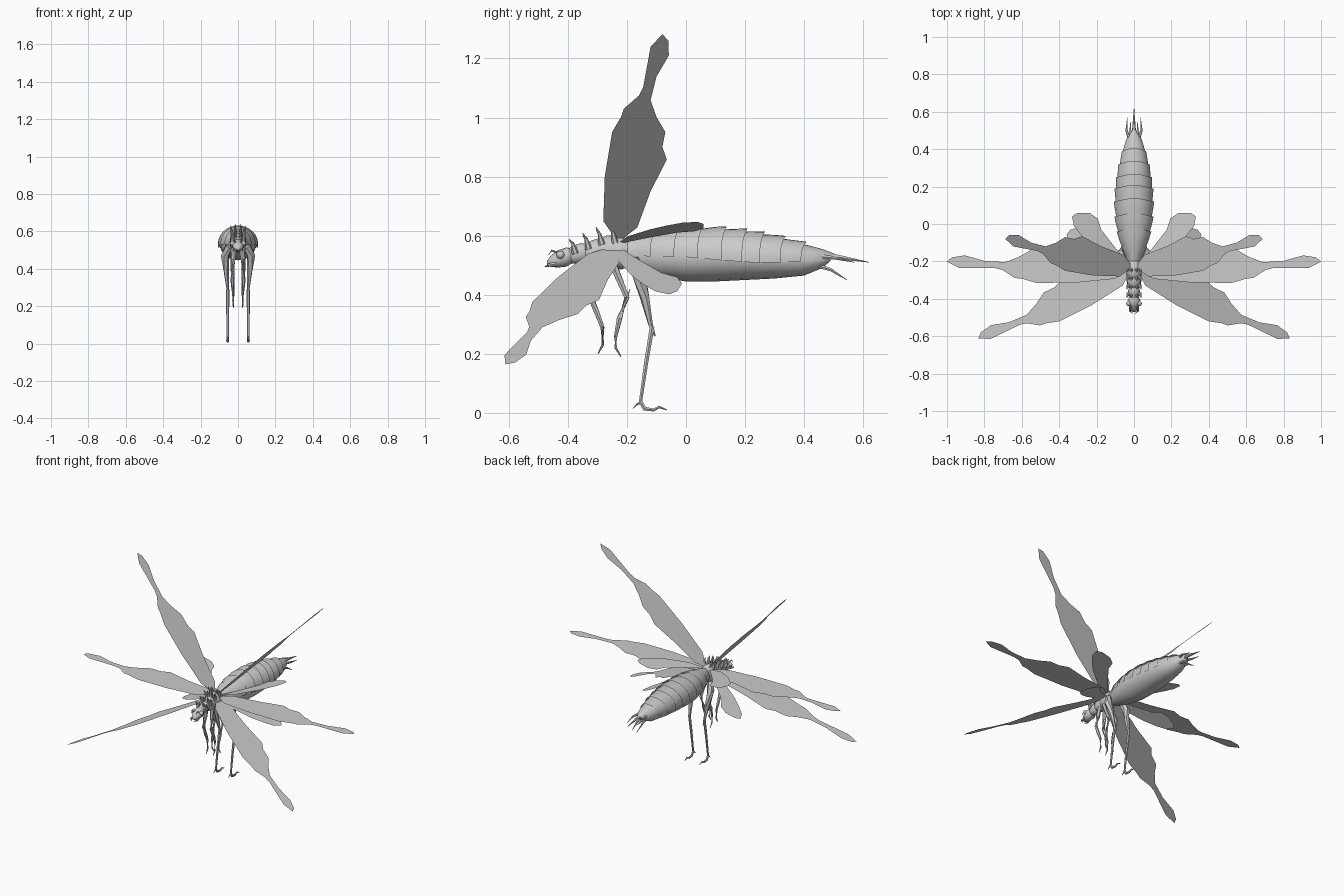
import bpy
import bmesh
import math
from mathutils import Vector, Matrix

default_cube = bpy.data.objects.get("Cube")
if default_cube:
    bpy.data.objects.remove(default_cube, do_unlink=True)

grey = bpy.data.materials.new("plain_grey")
grey.use_nodes = True
colour = (0.6, 0.6, 0.6, 1)
grey.diffuse_color = colour
grey.node_tree.nodes["Principled BSDF"].inputs["Base Color"].default_value = colour


def finish(name, bm, smooth=True, closed=True):
    """Turn a bmesh into a named object with the shared material."""
    if closed:
        bmesh.ops.recalc_face_normals(bm, faces=bm.faces)
    for face in bm.faces:
        face.smooth = smooth
    mesh = bpy.data.meshes.new(name)
    bm.to_mesh(mesh)
    bm.free()
    mesh.materials.append(grey)
    obj = bpy.data.objects.new(name, mesh)
    bpy.context.collection.objects.link(obj)
    if smooth:
        bpy.ops.object.select_all(action="DESELECT")
        obj.select_set(True)
        bpy.context.view_layer.objects.active = obj
        bpy.ops.object.shade_smooth_by_angle(angle=math.radians(40))
    return obj


def skin(bm, rings, loop=True, caps=True):
    """Bridge successive rings of points with quads."""
    rows = [[bm.verts.new(p) for p in ring] for ring in rings]
    for a, b in zip(rows, rows[1:]):
        count = len(a)
        for i in range(count if loop else count - 1):
            j = (i + 1) % count
            bm.faces.new((a[i], a[j], b[j], b[i]))
    if caps:
        bm.faces.new(rows[0])
        bm.faces.new(rows[-1])


def body_loft(name, sections, sides=16):
    """Loft ellipses along y; each section is (y, half width, bottom, top)."""
    rings = []
    for y, width, low, high in sections:
        ring = []
        for i in range(sides):
            t = math.tau * i / sides
            ring.append((width * math.cos(t), y,
                         (low + high) / 2 + (high - low) / 2 * math.sin(t)))
        rings.append(ring)
    bm = bmesh.new()
    skin(bm, rings)
    return finish(name, bm)


def limb(name, path, sides=6):
    """Tapered tube; each path entry is (x, y, z, radius)."""
    points = [Vector(p[:3]) for p in path]
    rings = []
    for i, entry in enumerate(path):
        ahead = points[min(i + 1, len(path) - 1)] - points[max(i - 1, 0)]
        turn = ahead.to_track_quat("Z", "Y")
        ring = []
        for k in range(sides):
            t = math.tau * k / sides
            ring.append(points[i] + turn @ Vector((math.cos(t), math.sin(t), 0)) * entry[3])
        rings.append(ring)
    bm = bmesh.new()
    skin(bm, rings)
    return finish(name, bm)


def limb_pair(name, path):
    for side, label in ((1, "left"), (-1, "right")):
        limb(f"{label}_{name}", [(side * x, y, z, r) for x, y, z, r in path])


def wing_pair(name, outline, tilt, swing, root):
    """Flat wing swung in its own plane, then tilted about the body axis."""
    turn = Matrix.Rotation(math.radians(-tilt), 3, "Y") @ Matrix.Rotation(math.radians(swing), 3, "Z")
    for side, label in ((1, "left"), (-1, "right")):
        bm = bmesh.new()
        verts = []
        for u, v in outline:
            p = turn @ Vector((u, v, 0)) + Vector(root)
            verts.append(bm.verts.new((side * p.x, p.y, p.z)))
        face = bm.faces.new(verts)
        face.normal_update()
        if face.normal.z < 0:
            face.normal_flip()
        finish(f"{label}_{name}", bm, smooth=False, closed=False)


def sample(table, y, column):
    """Linear lookup in a table sorted by its first column."""
    for a, b in zip(table, table[1:]):
        if y <= b[0]:
            f = (y - a[0]) / (b[0] - a[0])
            return a[column] + (b[column] - a[column]) * f
    return table[-1][column]


# Wings
long_outline = [(0.01, 0), (0.11, -.05), (0.32, -.045), (0.53, -.02), (0.6, .01),
                (0.64, .02), (0.7, .07), (0.74, .085), (0.93, .11), (0.99, .15),
                (0.96, .17), (0.89, .172), (0.79, .13), (0.68, .11), (0.6, .13),
                (0.53, .16), (0.46, .15), (0.4, .165), (0.25, .11), (0.08, .065)]
short_outline = [(0.01, 0), (0.1, .1), (0.18, .2), (0.2, .26), (0.245, .29), (0.31, .29),
                 (0.34, .27), (0.33, .22), (0.29, .17), (0.23, .11), (0.12, .03)]
root = (0, -.23, .57)
wing_pair("upper_wing", long_outline, 46, 0, root)
wing_pair("level_wing", long_outline, 0, -7, root)
wing_pair("lower_wing", long_outline, -26, -31, root)
wing_pair("short_upper_wing", short_outline, 13, 0, root)
wing_pair("short_lower_wing", short_outline, -25, -15, root)

# Abdomen core: y, half width, bottom, top
abdomen = [(-.23, .025, .52, .58), (-.17, .045, .48, .595), (-.1, .072, .46, .61),
           (0, .092, .445, .62), (.1, .098, .445, .622), (.2, .094, .45, .612),
           (.3, .08, .455, .595), (.4, .056, .465, .57), (.46, .036, .49, .55),
           (.49, .015, .515, .535)]
body_loft("abdomen", abdomen)

# Overlapping back plates
edges = [-.2, -.12, -.04, .04, .12, .19, .25, .32, .39, .49]
for number, (start, end) in enumerate(zip(edges, edges[1:])):
    rings = []
    for step in range(4):
        f = step / 3
        y = start + (end - start) * f
        width = sample(abdomen, y, 1) * (1.01 + .1 * f)
        middle = .54 - .02 * min(1, max(0, y * 4))
        rise = (sample(abdomen, y, 3) - middle) * (1.01 + .12 * f)
        ring = []
        for i in range(17):
            t = math.radians(-8 + 196 * i / 16)
            point_back = .018 * f * f * max(0, math.sin(t)) ** 3
            ring.append((width * math.cos(t), y + point_back, middle + rise * math.sin(t)))
        rings.append(ring)
    bm = bmesh.new()
    skin(bm, rings, loop=False, caps=False)
    finish(f"back_plate_{number + 1}", bm, closed=False)

# Tail spikes
limb("tail_spike", [(0, .46, .535, .014), (0, .53, .525, .008), (0, .62, .51, .001)])
limb_pair("upper_tail_spike", [(.022, .45, .53, .01), (.04, .5, .525, .006), (.035, .57, .51, .001)])
limb_pair("lower_tail_spike", [(.015, .44, .5, .009), (.02, .49, .485, .006), (.018, .545, .45, .001)])

# Thorax segments and head
body_loft("rear_thorax", [(-.18, .03, .5, .58), (-.22, .045, .485, .6), (-.27, .04, .5, .6), (-.3, .025, .52, .58)])
body_loft("middle_thorax", [(-.27, .025, .51, .585), (-.3, .037, .5, .59), (-.33, .033, .505, .58), (-.35, .02, .52, .565)])
body_loft("front_thorax", [(-.33, .022, .51, .57), (-.355, .032, .505, .575), (-.385, .028, .505, .565), (-.4, .018, .515, .555)])
body_loft("head", [(-.38, .018, .51, .555), (-.405, .034, .495, .56), (-.435, .03, .492, .55),
                   (-.46, .018, .495, .53), (-.47, .008, .5, .515)])
limb_pair("jaw", [(.018, -.44, .505, .008), (.022, -.465, .5, .006), (.006, -.478, .494, .001)])
limb_pair("feeler", [(.012, -.43, .54, .005), (.018, -.455, .55, .003), (.02, -.465, .535, .001)])

# Eyes
for side, label in ((1, "left"), (-1, "right")):
    bm = bmesh.new()
    bmesh.ops.create_uvsphere(bm, u_segments=12, v_segments=8, radius=.014)
    bmesh.ops.translate(bm, verts=bm.verts, vec=(side * .028, -.425, .535))
    finish(f"{label}_eye", bm)

# Thorax spines, leaning forward
for y, z, height in ((-.24, .595, .045), (-.285, .59, .04), (-.33, .575, .035), (-.375, .56, .03)):
    for x in (.012, .03):
        limb_pair("back_spine", [(x, y, z - .02, .012), (x * 1.2, y - .008, z + height * .4, .006),
                                 (x * 1.3, y - .02, z + height * (1.1 - x * 10), .001)])

# Hind legs with feet
limb_pair("hind_thigh", [(.05, -.18, .52, .02), (.07, -.16, .47, .023), (.062, -.14, .39, .016),
                         (.055, -.12, .3, .008), (.053, -.105, .26, .003)])
limb_pair("hind_shin", [(.055, -.115, .29, .009), (.055, -.135, .17, .008), (.055, -.155, .03, .006)])
limb_pair("hind_foot", [(.055, -.155, .04, .007), (.055, -.14, .014, .008), (.055, -.11, .01, .006),
                        (.055, -.09, .02, .005), (.055, -.065, .01, .002)])
limb_pair("hind_claw", [(.055, -.152, .035, .006), (.055, -.165, .03, .004), (.055, -.18, .015, .001)])

# Middle legs
limb_pair("middle_leg", [(.025, -.25, .51, .014), (.028, -.225, .45, .012), (.03, -.2, .39, .01), (.028, -.225, .32, .01),
                         (.025, -.238, .26, .006), (.025, -.238, .22, .005), (.025, -.22, .19, .002)])
limb_pair("middle_spur", [(.03, -.205, .37, .006), (.03, -.19, .42, .001)])

# Front legs
limb_pair("front_leg", [(.02, -.3, .52, .013), (.025, -.31, .45, .012), (.028, -.322, .39, .01), (.03, -.3, .335, .01),
                        (.028, -.283, .29, .007), (.026, -.282, .23, .005), (.025, -.298, .2, .002)])
limb_pair("front_spur", [(.028, -.315, .385, .006), (.028, -.33, .43, .001)])
